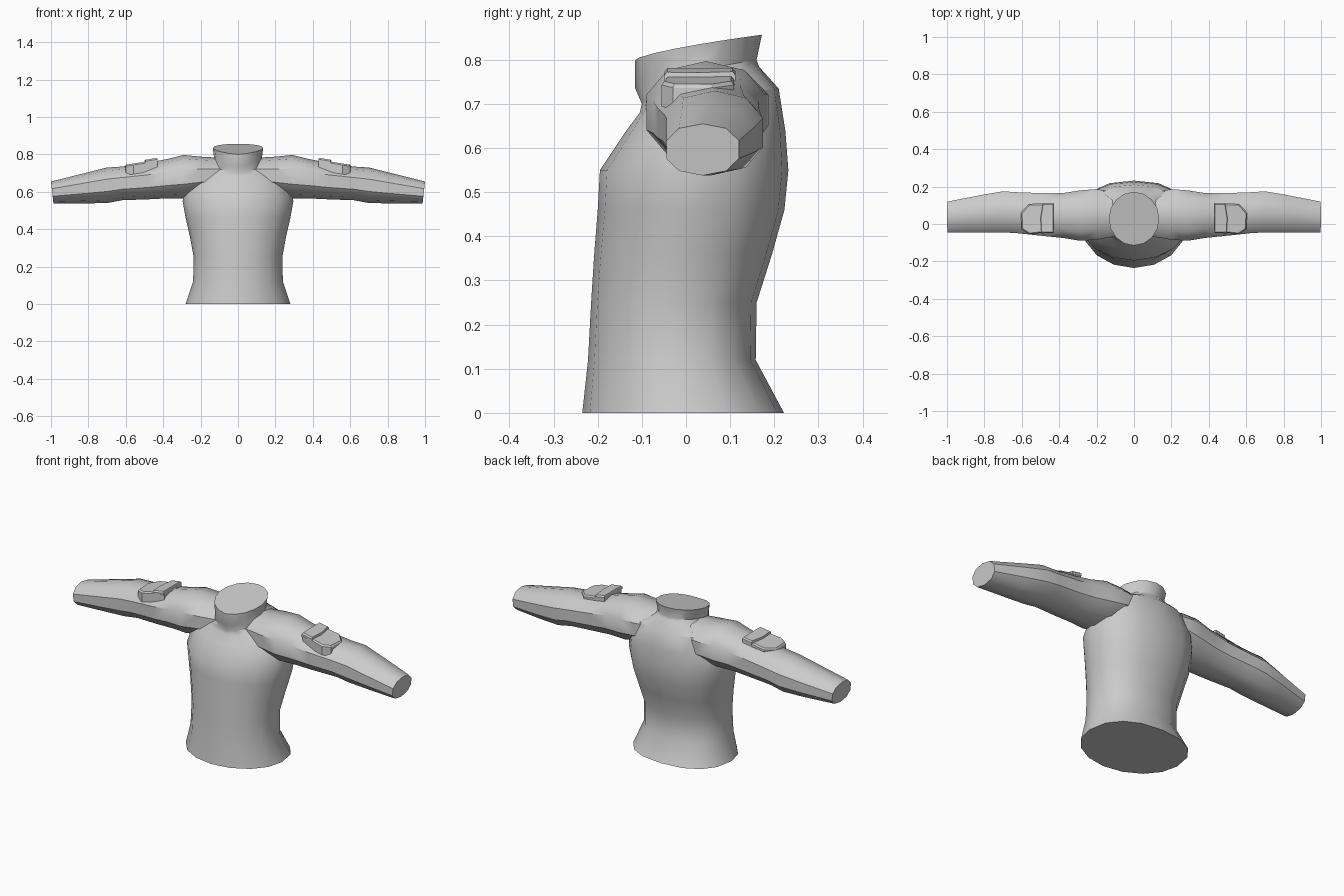
import bpy, bmesh, math
from mathutils import Vector

cube = bpy.data.objects.get("Cube")
if cube:
    bpy.data.objects.remove(cube, do_unlink=True)

cloth = bpy.data.materials.new("grey_cloth")
cloth.use_nodes = True
colour = (0.6, 0.6, 0.6, 1)
cloth.diffuse_color = colour
cloth.node_tree.nodes["Principled BSDF"].inputs["Base Color"].default_value = colour


def power(v, e):
    return math.copysign(abs(v) ** e, v)


def loft(name, rings, angle=40):
    """Skin a list of equal point rings and cap both ends."""
    bm = bmesh.new()
    loops = [[bm.verts.new(p) for p in ring] for ring in rings]
    for a, b in zip(loops, loops[1:]):
        for i in range(len(a)):
            j = (i + 1) % len(a)
            bm.faces.new((a[i], a[j], b[j], b[i]))
    bm.faces.new(loops[0][::-1])
    bm.faces.new(loops[-1])
    bmesh.ops.recalc_face_normals(bm, faces=bm.faces)
    mesh = bpy.data.meshes.new(name)
    bm.to_mesh(mesh)
    bm.free()
    mesh.materials.append(cloth)
    obj = bpy.data.objects.new(name, mesh)
    bpy.context.collection.objects.link(obj)
    bpy.ops.object.select_all(action='DESELECT')
    obj.select_set(True)
    bpy.context.view_layer.objects.active = obj
    bpy.ops.object.shade_smooth_by_angle(angle=math.radians(angle))
    return obj


def body_ring(zf, zb, y0, y1, half, sides=16):
    """Level or sloping ring, rounder in front and squarer behind."""
    ring = []
    for k in range(sides):
        a = math.tau * k / sides
        s, c = math.sin(a), math.cos(a)
        e = 0.85 if s > 0 and half > 0.2 else 1
        t = (power(s, e) + 1) / 2
        ring.append((half * power(c, e), y0 + (y1 - y0) * t, zf + (zb - zf) * t ** 0.7))
    return ring


def sleeve_ring(side, x, y0, y1, z0, z1, sides=10):
    ring = []
    for k in range(sides):
        a = math.tau * (k + 0.5) / sides
        u = (power(math.cos(a), 0.9) / 0.96 + 1) / 2
        v = (power(math.sin(a), 0.9) + 1) / 2
        lean = 0.013 * (1 - v) if x > 0.9 else 0
        ring.append((side * (x - lean), y0 + (y1 - y0) * u, z0 + (z1 - z0) * v))
    return ring


# Torso with flared hem, sloping shoulders and standing collar
loft("torso", [body_ring(*r) for r in (
    (0, 0, -.235, .222, .28),
    (.12, .12, -.222, .158, .24),
    (.25, .25, -.215, .16, .237),
    (.36, .36, -.208, .195, .257),
    (.46, .46, -.20, .223, .28),
    (.55, .55, -.195, .232, .296),
    (.64, .64, -.135, .225, .283),
    (.68, .735, -.105, .21, .23),
    (.70, .785, -.10, .165, .14),
    (.735, .80, -.115, .16, .127),
    (.80, .857, -.115, .172, .135),
)])

SLEEVE = (
    (.06, -.06, .16, .60, .78),
    (.20, -.085, .187, .585, .788),
    (.29, -.09, .18, .565, .797),
    (.38, -.075, .166, .565, .775),
    (.48, -.065, .165, .56, .755),
    (.62, -.05, .17, .555, .735),
    (.70, -.045, .175, .54, .73),
    (.82, -.045, .155, .538, .70),
    (1.0, -.045, .12, .538, .655),
)
POCKET = ((.43, -.04), (.56, -.055), (.60, -.03), (.605, .06), (.56, .108), (.43, .11))
FLAP = ((.43, -.048), (.495, -.05), (.50, .03), (.487, .112), (.43, .112))


def patch(name, side, outline, low, high):
    """Plate that follows the slope of the sleeve and droops at the front."""
    def level(h, inset):
        mid = sum((Vector(p) for p in outline), Vector((0, 0))) / len(outline)
        pts = []
        for p in outline:
            x, y = Vector(p).lerp(mid, inset)
            drop = 0.025 if y < 0 else 0
            pts.append((side * x, y, h - 0.16 * (x - 0.43) - drop * (h < 0.76)))
        return pts
    loft(name, [level(low, 0), level(high - 0.008, 0), level(high, 0.08)], 30)


# Sleeves and their upper-arm pockets
for side, label in ((1, "left"), (-1, "right")):
    loft(label + "_sleeve", [sleeve_ring(side, *r) for r in SLEEVE])
    patch(label + "_pocket", side, POCKET, .74, .772)
    patch(label + "_pocket_flap", side, FLAP, .762, .782)
